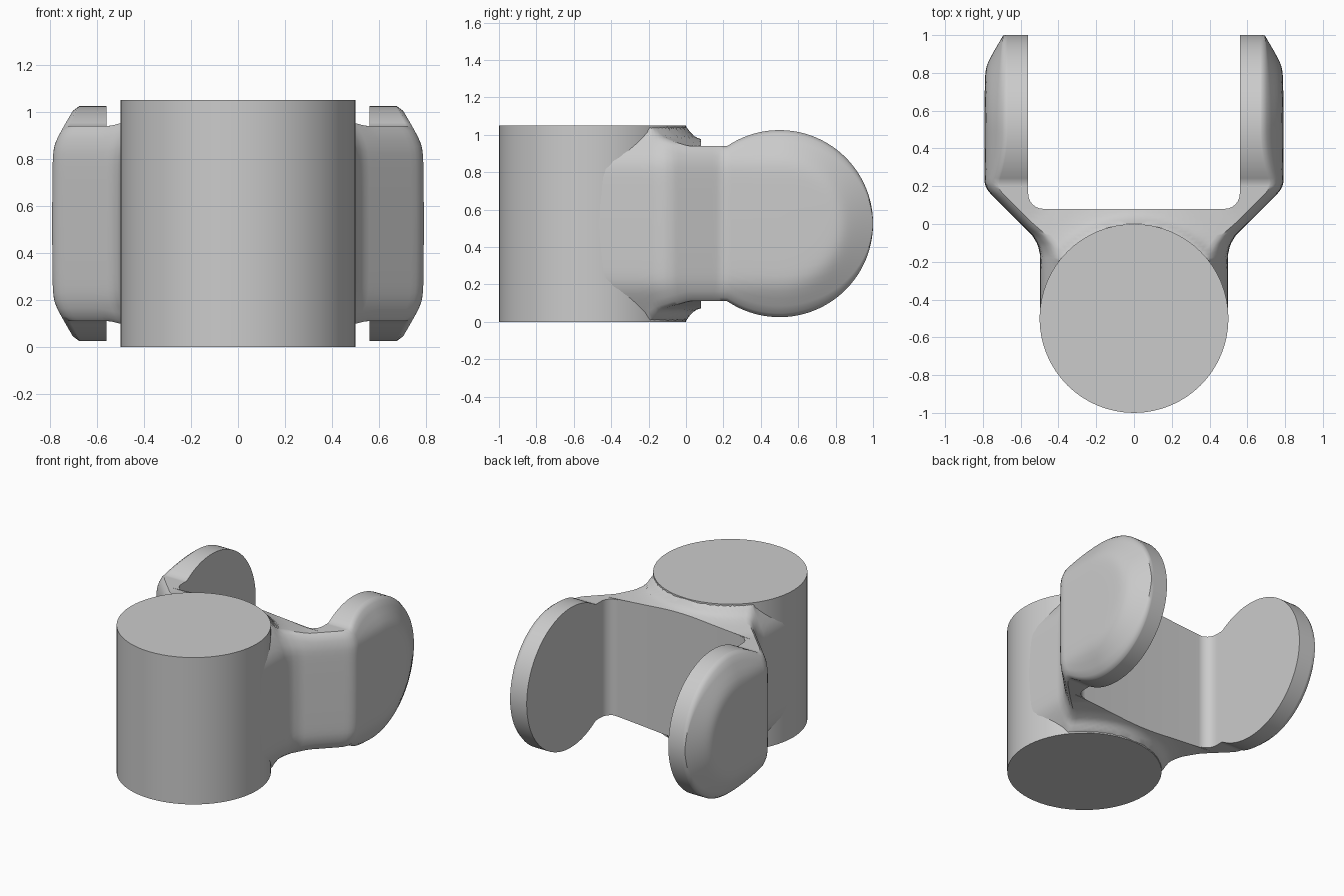
import bpy, bmesh
from math import sin, cos, sqrt, hypot, radians

if "Cube" in bpy.data.objects:
    bpy.data.objects.remove(bpy.data.objects["Cube"])

grey = bpy.data.materials.new("plain grey")
grey.use_nodes = True
COLOUR = (0.6, 0.6, 0.6, 1)
grey.diffuse_color = COLOUR
grey.node_tree.nodes["Principled BSDF"].inputs["Base Color"].default_value = COLOUR

MID = 0.525      # half height of the barrel
R = 0.5          # radius of barrel and of the round arm ends


def lerp(points, v):
    """Piecewise linear curve, clamped at its ends."""
    if v <= points[0][0]:
        return points[0][1]
    for (a, fa), (b, fb) in zip(points, points[1:]):
        if v <= b:
            return fa + (fb - fa) * (v - a) / (b - a)
    return points[-1][1]


# Outer plan line of the fork (y, x), and its height falling away from the barrel rim
PLAN = [(-0.16, 0.499), (-0.11, 0.51), (-0.06, 0.54), (0.165, 0.765), (0.19, 0.783), (0.22, 0.792)]
FALL = [(0, 0.52), (0.025, 0.485), (0.05, 0.462), (0.12, 0.44), (0.25, 0.415)]


def half_height(x, y):
    disc = sqrt(max(R * R - (y - R) ** 2, 0.0001))
    if y > 0.32:
        return disc
    neck = lerp(FALL, hypot(x, y + R) - R)
    return max(neck, disc) if y > 0 else neck


def outer_x(y, z):
    """Outer side: flat in the middle, sloping in towards the rim."""
    u = hypot(max(y - R, 0), z) - 0.335
    return lerp(PLAN, y) - 0.3 * (u + sqrt(u * u + 0.0016))


def section(y, inner):
    """Closed cross-section of one arm, as (x, y, z) points."""
    h = half_height(lerp(PLAN, y) - 0.07, y)
    r = min(0.02, h * 0.3)
    edge = outer_x(y, h) - 0.015
    top = []
    for i in range(17):
        x = inner + (edge - inner) * i / 16
        top.append((x, half_height(x, y)))
    side = []
    for i in range(12):
        z = (h - r) * (1 - i / 12)
        side.append((outer_x(y, z), z))
    upper = top + side
    ring = upper + [(outer_x(y, 0), 0)] + [(x, -z) for x, z in reversed(upper)]
    return [(x, y, z + MID) for x, z in ring]


# Stations along the arm: solid web, rounded inner corner, then the round end
stations = [(-0.5 + 0.58 * i / 29, 0) for i in range(30)]
for i in range(7):
    a = radians(15 * i)
    stations.append((0.16 - 0.08 * cos(a), 0.48 + 0.08 * sin(a)))
first = -43
for i in range(45):
    a = radians(first + (88.9 - first) * i / 44)
    y = R + R * sin(a)
    if y > 0.165:
        stations.append((y, 0.56))

bm = bmesh.new()
rings = [[bm.verts.new(p) for p in section(y, inner)] for y, inner in stations]
n = len(rings[0])
for a, b in zip(rings, rings[1:]):
    for i in range(n):
        j = (i + 1) % n
        bm.faces.new((a[i], a[j], b[j], b[i]))
bm.faces.new(rings[0])
bm.faces.new(rings[-1])
bmesh.ops.remove_doubles(bm, verts=bm.verts, dist=0.00001)
bmesh.ops.recalc_face_normals(bm, faces=bm.faces)
seam = [f for f in bm.faces if all(abs(v.co.x) < 0.0001 for v in f.verts)]
bmesh.ops.delete(bm, geom=seam, context='FACES')
mesh = bpy.data.meshes.new("fork")
bm.to_mesh(mesh)
bm.free()
fork = bpy.data.objects.new("fork", mesh)
bpy.context.collection.objects.link(fork)
fork.modifiers.new("mirror", 'MIRROR').use_clip = True

# Barrel
bpy.ops.mesh.primitive_cylinder_add(vertices=64, radius=R, depth=2 * MID, location=(0, -R, MID))
barrel = bpy.context.object
barrel.name = "barrel"

for ob in (fork, barrel):
    ob.data.materials.append(grey)
    bpy.ops.object.select_all(action='DESELECT')
    ob.select_set(True)
    bpy.context.view_layer.objects.active = ob
    bpy.ops.object.shade_smooth_by_angle(angle=radians(40))
